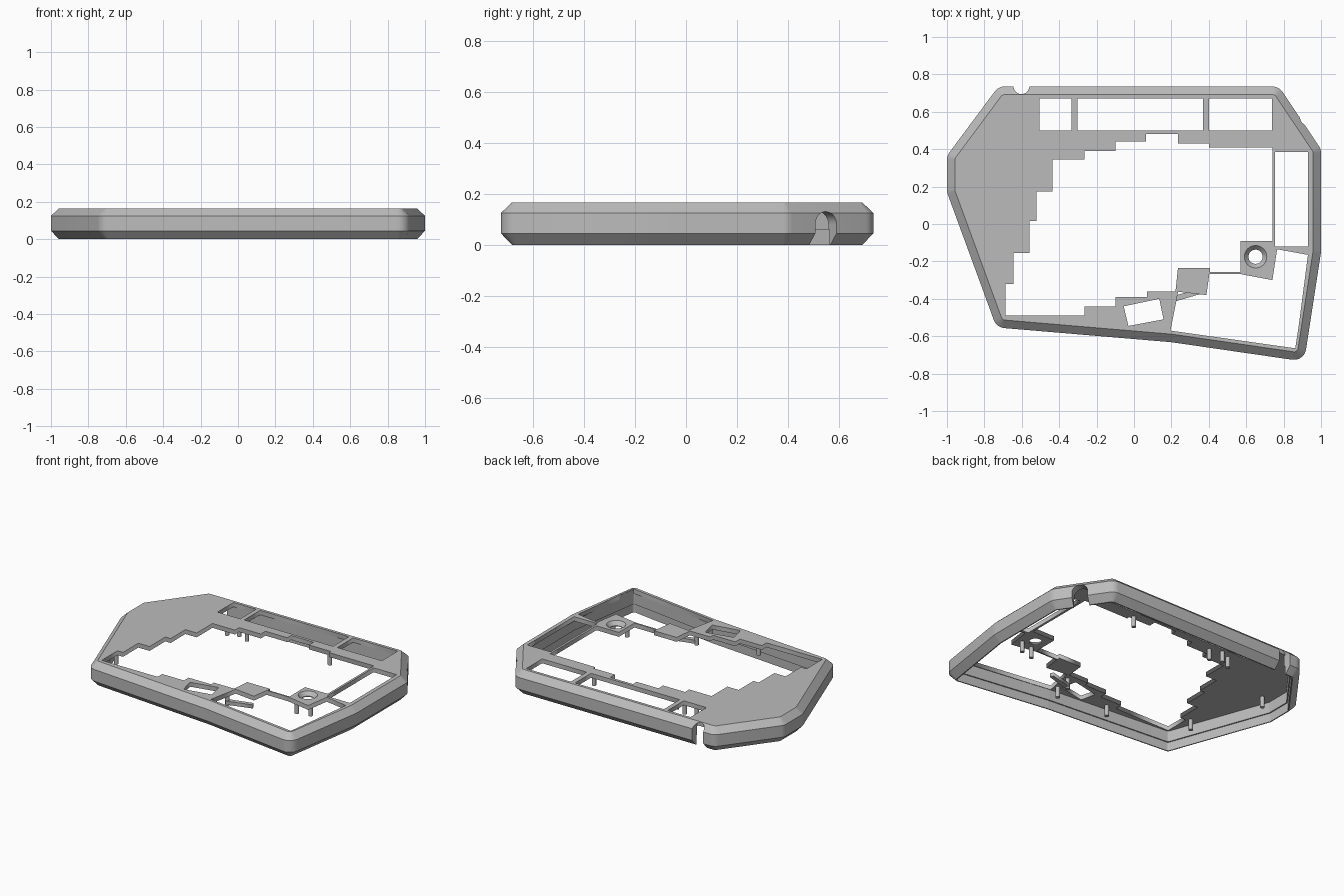
import bpy, bmesh, math
from mathutils import Vector, Matrix

cube = bpy.data.objects.get("Cube")
if cube:
    bpy.data.objects.remove(cube, do_unlink=True)

grey = bpy.data.materials.new("plain grey")
grey.use_nodes = True
COLOUR = (0.5, 0.5, 0.5, 1)
grey.diffuse_color = COLOUR
grey.node_tree.nodes["Principled BSDF"].inputs["Base Color"].default_value = COLOUR

TOP, PLATE = 0.165, 0.03          # case height, top plate thickness
INSET, ROUND = 0.043, 0.065       # chamfer width, corner radius
OUTLINE = [(-1, 0.365), (-1, 0.17), (-0.735, -0.553), (0.2, -0.632), (0.91, -0.735),
           (1, -0.15), (1, 0.4), (0.775, 0.735), (-0.725, 0.735)]


def finish(bm, name):
    bmesh.ops.recalc_face_normals(bm, faces=bm.faces)
    mesh = bpy.data.meshes.new(name)
    bm.to_mesh(mesh)
    bm.free()
    obj = bpy.data.objects.new(name, mesh)
    bpy.context.collection.objects.link(obj)
    mesh.materials.append(grey)
    return obj


def activate(obj):
    bpy.ops.object.select_all(action='DESELECT')
    obj.select_set(True)
    bpy.context.view_layer.objects.active = obj


def smooth(obj, angle=25):
    activate(obj)
    bpy.ops.object.shade_smooth_by_angle(angle=math.radians(angle))


def rounded_outline(inset, steps=5):
    """Outline moved inwards, with concentric rounded corners."""
    pts = [Vector(p) for p in OUTLINE]
    radius = max(ROUND - inset, 0.006)
    loop = []
    for i, p in enumerate(pts):
        d0 = (p - pts[i - 1]).normalized()
        d1 = (pts[(i + 1) % len(pts)] - p).normalized()
        n0, n1 = Vector((-d0.y, d0.x)), Vector((-d1.y, d1.x))
        mitre = (n0 + n1) / (1 + n0.dot(n1))
        centre = p + mitre * (inset + radius)
        turn = math.atan2(d0.x * d1.y - d0.y * d1.x, d0.dot(d1))
        for k in range(steps + 1):
            spoke = Matrix.Rotation(turn * k / steps, 2) @ -n0
            loop.append(centre + spoke * radius)
    return loop


def loft(loops, name):
    """Join rings of equal length into one closed band."""
    bm = bmesh.new()
    rings = [[bm.verts.new(p) for p in loop] for loop in loops]
    for a, b in zip(rings, rings[1:] + rings[:1]):
        for i in range(len(a)):
            j = (i + 1) % len(a)
            bm.faces.new((a[i], a[j], b[j], b[i]))
    return finish(bm, name)


def circle(cx, cy, r, n=32):
    return [(cx + r * math.cos(math.tau * i / n), cy + r * math.sin(math.tau * i / n)) for i in range(n)]


def rect(x0, x1, y0, y1):
    return [(x0, y0), (x1, y0), (x1, y1), (x0, y1)]


def stairs(start, *moves):
    """Stepped edge: each value sets x and y in turn."""
    path = [start]
    for i, v in enumerate(moves):
        x, y = path[-1]
        path.append((x, v) if i % 2 else (v, y))
    return path


def sheet(loops, name, z, thick):
    """Flat plate from an outer loop and its holes."""
    curve = bpy.data.curves.new(name, 'CURVE')
    curve.dimensions, curve.fill_mode, curve.extrude = '2D', 'BOTH', thick / 2
    for loop in loops:
        spline = curve.splines.new('POLY')
        spline.points.add(len(loop) - 1)
        for point, (x, y) in zip(spline.points, loop):
            point.co = (x, y, 0, 1)
        spline.use_cyclic_u = True
    obj = bpy.data.objects.new(name, curve)
    bpy.context.collection.objects.link(obj)
    obj.location.z = z
    curve.materials.append(grey)
    activate(obj)
    bpy.ops.object.convert(target='MESH')
    return bpy.context.object


# Chamfered rim with a stepped inside
profile = [(0, 0.045), (0, 0.125), (INSET, TOP), (0.058, TOP - 0.005), (0.058, 0.06),
           (0.05, 0.06), (0.05, 0), (INSET, 0)]
rim = loft([[(p.x, p.y, z) for p in rounded_outline(inset)] for inset, z in profile], "outer_rim")


# Arched cable openings in the rim
def arch_cut(x, y, z, radius, angle, depth):
    bm = bmesh.new()
    arc = [(radius * math.cos(math.pi * i / 16), radius * math.sin(math.pi * i / 16)) for i in range(17)]
    arc += [(-radius, -z - 0.05), (radius, -z - 0.05)]
    face = bm.faces.new([bm.verts.new((u, -depth, v)) for u, v in arc])
    out = bmesh.ops.extrude_face_region(bm, geom=[face])["geom"]
    bmesh.ops.translate(bm, vec=(0, depth * 2, 0), verts=[v for v in out if isinstance(v, bmesh.types.BMVert)])
    bm.transform(Matrix.Translation((x, y, z)) @ Matrix.Rotation(angle, 4, 'Z'))
    cutter = finish(bm, "opening_cutter")
    activate(rim)
    mod = rim.modifiers.new("opening", 'BOOLEAN')
    mod.operation, mod.solver, mod.object = 'DIFFERENCE', 'EXACT', cutter
    bpy.ops.object.modifier_apply(modifier=mod.name)
    bpy.data.objects.remove(cutter, do_unlink=True)


arch_cut(-0.602, 0.735, 0.12, 0.043, 0, 0.1)
arch_cut(0.9, 0.549, 0.08, 0.05, math.radians(-56), 0.1)
smooth(rim)

# Top plate with its openings
key_opening = (
    stairs((-0.687, -0.49), -0.265, -0.44, -0.1, -0.39, 0.07, -0.36)
    + [(0.222, -0.36), (0.235, -0.235), (0.405, -0.235), (0.405, -0.257)]
    + stairs((0.57, -0.257), 0.57, -0.09, 0.74, 0.41, 0.4, 0.43, 0.235, 0.48, 0.065, 0.44, -0.1, 0.39,
             -0.265, 0.345, -0.435, 0.175, -0.52, 0.015, -0.56, -0.155, -0.645, -0.32, -0.687)[2:])
key_opening.insert(key_opening.index((0.405, -0.257)) + 1, (0.57, -0.257))
thumb_opening = [(0.195, -0.57), (0.865, -0.665), (0.93, -0.165), (0.765, -0.135), (0.74, -0.3),
                 (0.57, -0.268), (0.403, -0.266), (0.387, -0.38), (0.236, -0.362)]
small_window = [(-0.055, -0.44), (0.135, -0.4), (0.158, -0.51), (-0.03, -0.545)]
SCREW = (0.65, -0.175)
holes = [key_opening, thumb_opening, small_window, rect(0.755, 0.93, -0.12, 0.385), circle(*SCREW, 0.06)]
holes += [rect(x0, x1, 0.5, 0.672) for x0, x1 in ((-0.505, -0.333), (-0.303, 0.368), (0.4, 0.737))]
sheet([[tuple(p) for p in rounded_outline(INSET)]] + holes, "top_plate", TOP - PLATE / 2, PLATE)

# Countersunk screw seat
seat = [(0.06, TOP), (0.038, TOP - 0.025), (0.038, TOP - PLATE), (0.06, TOP - PLATE)]
smooth(loft([[(x, y, z) for x, y in circle(*SCREW, r)] for r, z in seat], "screw_seat"))

# Standoff posts under the plate
POSTS = [(0.38, 0.45), (0.62, -0.25), (0.71, -0.23), (0.18, -0.52), (0.2, -0.4), (-0.2, -0.5), (-0.71, -0.3),
         (-0.87, 0.2), (-0.24, 0.44), (-0.32, 0.47), (-0.39, 0.44), (-0.72, 0.62)]
for x, y in POSTS:
    bm = bmesh.new()
    bmesh.ops.create_cone(bm, cap_ends=True, segments=16, radius1=0.014, radius2=0.014, depth=0.075,
                          matrix=Matrix.Translation((x, y, TOP - PLATE - 0.035)))
    smooth(finish(bm, "standoff_post"), 40)

# Low brace beside the thumb opening
sheet([[(0.2, -0.42), (0.37, -0.37), (0.36, -0.345), (0.19, -0.39)]], "thumb_brace", 0.085, 0.025)
